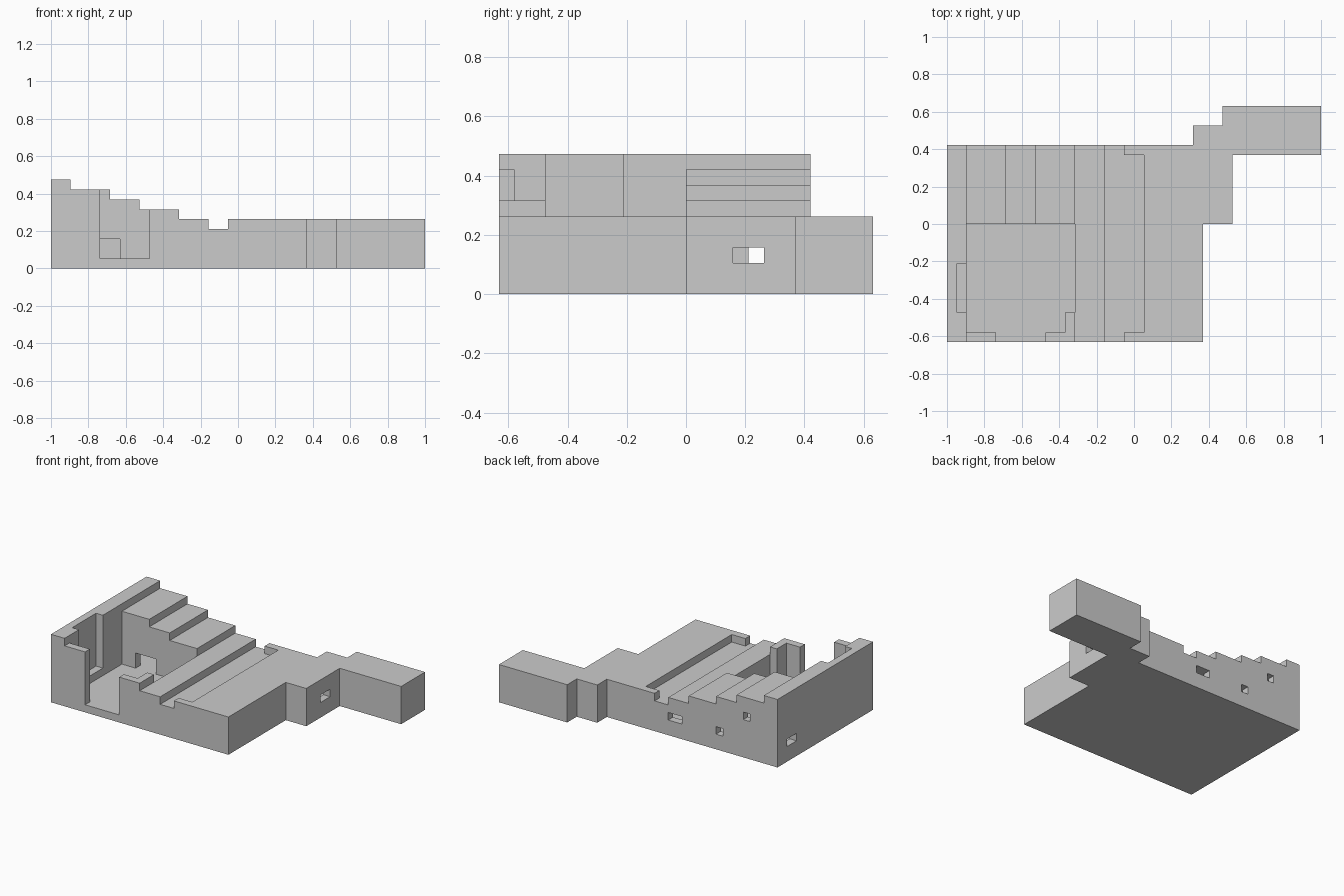
import bpy, bmesh
from mathutils import Vector

if "Cube" in bpy.data.objects:
    bpy.data.objects.remove(bpy.data.objects["Cube"])

U = 1 / 19  # one grid module


def prism(name, pts, start, offset):
    """Extrude a closed polygon (module units) along offset."""
    bm = bmesh.new()
    face = bm.faces.new([bm.verts.new(start(a, b) * U) for a, b in pts])
    ext = bmesh.ops.extrude_face_region(bm, geom=[face])
    verts = [g for g in ext["geom"] if isinstance(g, bmesh.types.BMVert)]
    bmesh.ops.translate(bm, verts=verts, vec=Vector(offset) * U)
    bmesh.ops.recalc_face_normals(bm, faces=bm.faces)
    mesh = bpy.data.meshes.new(name)
    bm.to_mesh(mesh)
    bm.free()
    obj = bpy.data.objects.new(name, mesh)
    bpy.context.collection.objects.link(obj)
    return obj


def box(name, x0, x1, y0, y1, z0, z1):
    pts = [(x0, y0), (x1, y0), (x1, y1), (x0, y1)]
    return prism(name, pts, lambda a, b: Vector((a, b, z0)), (0, 0, z1 - z0))


def cut(target, cutter):
    cutter.hide_render = True
    mod = target.modifiers.new(cutter.name, 'BOOLEAN')
    mod.operation = 'DIFFERENCE'
    mod.solver = 'EXACT'
    mod.object = cutter
    bpy.context.view_layer.objects.active = target
    bpy.ops.object.modifier_apply(modifier=mod.name)
    bpy.data.objects.remove(cutter, do_unlink=True)


# Solid block with the full ground plan
plan = [(-19, -12), (7, -12), (7, 0), (10, 0), (10, 7), (19, 7),
        (19, 12), (9, 12), (9, 10), (6, 10), (6, 8), (-19, 8)]
building = prism("building", plan, lambda a, b: Vector((a, b, 0)), (0, 0, 9))

# Everything above the stepped roof line
roof = [(-17, 11), (-17, 8), (-13, 8), (-13, 7), (-10, 7), (-10, 6),
        (-6, 6), (-6, 5), (-3, 5), (-3, 4), (-1, 4), (-1, 5), (21, 5), (21, 11)]
cut(building, prism("roof_cut", roof, lambda a, b: Vector((a, -14, b)), (0, 28, 0)))

cuts = {
    # Wide part of the roof channel
    "channel": (-2, 1, -11, 7, 4, 6),
    # Open courtyard, its entrance and the wall niche
    "courtyard": (-17, -6, -9, 0, 1, 11),
    "courtyard_front": (-17, -7, -11, -8, 1, 11),
    "entrance": (-14, -9, -13, -10, 1, 11),
    "niche": (-18, -16, -9, -4, 2, 11),
    # Rooms behind the courtyard
    "lower_room": (-18, 9, 1, 7, 1, 3),
    "upper_room": (-18, -11, 1, 7, 4, 6),
    "doorway": (-15, -12, -1, 2, 1, 3),
    # Windows
    "window_left": (-20, -17, 4, 6, 2, 3),
    "window_right": (8, 11, 3, 5, 2, 3),
    "window_back_a": (-5, -3, 6, 9, 2, 3),
    "window_back_b": (-11, -10, 6, 9, 2, 3),
    "window_back_c": (-15, -14, 6, 9, 5, 6),
}
for name, dims in cuts.items():
    cut(building, box(name, *dims))
